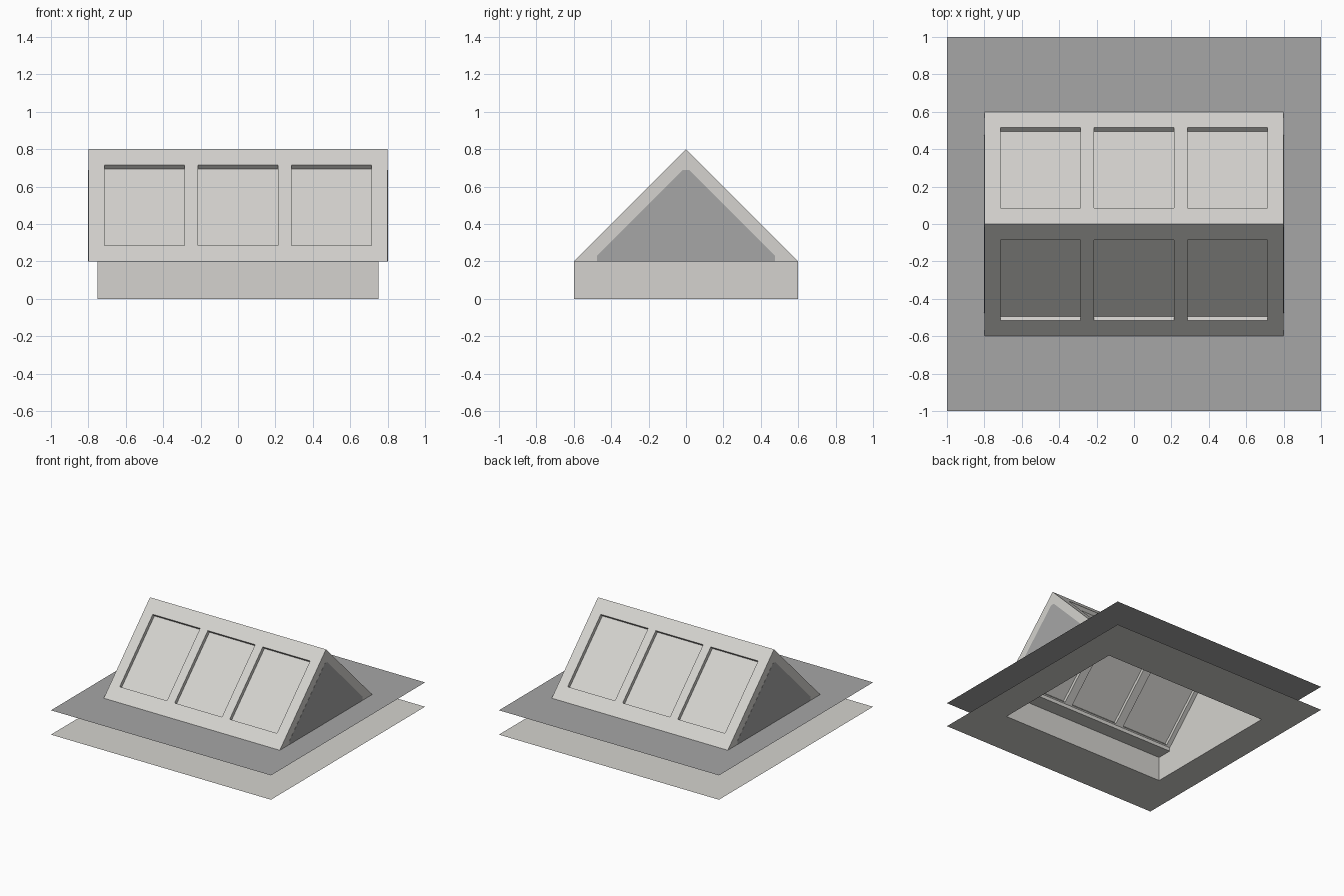
import bpy
import bmesh
from math import radians, sqrt
from mathutils import Matrix

if "Cube" in bpy.data.objects:
    bpy.data.objects.remove(bpy.data.objects["Cube"], do_unlink=True)


def material(name, rgb):
    mat = bpy.data.materials.new(name)
    mat.use_nodes = True
    colour = (*rgb, 1)
    mat.diffuse_color = colour
    mat.node_tree.nodes["Principled BSDF"].inputs["Base Color"].default_value = colour
    return mat


light = material("warm light grey", (0.66, 0.65, 0.62))
grey = material("mid grey", (0.38, 0.38, 0.38))


def finish(name, bm, mat):
    mesh = bpy.data.meshes.new(name)
    bm.to_mesh(mesh)
    bm.free()
    mesh.materials.append(mat)
    obj = bpy.data.objects.new(name, mesh)
    bpy.context.collection.objects.link(obj)
    return obj


def prism(name, profile, x0, x1, mat):
    """Extrude a (y, z) profile along x."""
    bm = bmesh.new()
    cap = bm.faces.new([bm.verts.new((x0, y, z)) for y, z in profile])
    moved = bmesh.ops.extrude_face_region(bm, geom=[cap])["geom"]
    verts = [v for v in moved if isinstance(v, bmesh.types.BMVert)]
    bmesh.ops.translate(bm, verts=verts, vec=(x1 - x0, 0, 0))
    bmesh.ops.recalc_face_normals(bm, faces=bm.faces)
    return finish(name, bm, mat)


def band(name, first, second, mat):
    """Join two rectangles, each given as half x, half y, z."""
    bm = bmesh.new()
    corners = [(-1, -1), (1, -1), (1, 1), (-1, 1)]
    a, b = [[bm.verts.new((sx * hx, sy * hy, z)) for sx, sy in corners]
            for hx, hy, z in (first, second)]
    for i in range(4):
        j = (i + 1) % 4
        bm.faces.new((a[i], a[j], b[j], b[i]))
    return finish(name, bm, mat)


def slope_box(name, x, side, depth, thickness):
    """Window-sized box lying in a roof slope, sunk by depth."""
    bm = bmesh.new()
    place = (Matrix.Translation((x, side * 0.3, 0.5))
             @ Matrix.Rotation(radians(-45 * side), 4, "X")
             @ Matrix.Translation((0, 0, -depth))
             @ Matrix.Diagonal((WINDOW, WINDOW * sqrt(2), thickness, 1)))
    bmesh.ops.create_cube(bm, size=1, matrix=place)
    return finish(name, bm, light)


def cut(target, cutter):
    mod = target.modifiers.new("cut", "BOOLEAN")
    mod.operation = "DIFFERENCE"
    mod.solver = "EXACT"
    mod.object = cutter
    bpy.context.view_layer.update()
    graph = bpy.context.evaluated_depsgraph_get()
    mesh = bpy.data.meshes.new_from_object(target.evaluated_get(graph))
    target.modifiers.clear()
    target.data = mesh
    bpy.data.objects.remove(cutter, do_unlink=True)


WINDOW = 0.43
PLATE, RIDGE = 0.2, 0.8
HOLE = (0.75, 0.6)

# Roof and ceiling sheets with the shaft between them
band("roof_sheet", (1, 1, PLATE), (*HOLE, PLATE), grey)
band("ceiling_sheet", (1, 1, 0), (*HOLE, 0), light)
band("shaft_walls", (*HOLE, 0), (*HOLE, PLATE), light)

# Hollow gabled frame
frame = prism("skylight_frame", [(-0.6, PLATE), (0.6, PLATE), (0, RIDGE)], -0.8, 0.8, light)


def inner_profile(bottom):
    return [(-0.475, bottom), (0.475, bottom), (0.475, 0.23),
            (0.015, 0.69), (-0.015, 0.69), (-0.475, 0.23)]


cut(frame, prism("cavity_cutter", inner_profile(0.1), -0.75, 0.75, light))

# Three windows on each slope, with a thin pane in each opening
for side, side_name in ((-1, "front"), (1, "back")):
    for i, x in enumerate((-0.5, 0, 0.5), 1):
        cut(frame, slope_box("window_cutter", x, side, 0, 0.2))
        slope_box(f"{side_name}_pane_{i}", x, side, 0.035, 0.01)

# Gable end panels
for sx, end_name in ((-1, "right"), (1, "left")):
    prism(f"{end_name}_gable_panel", inner_profile(PLATE), sx * 0.799, sx * 0.801, grey)
